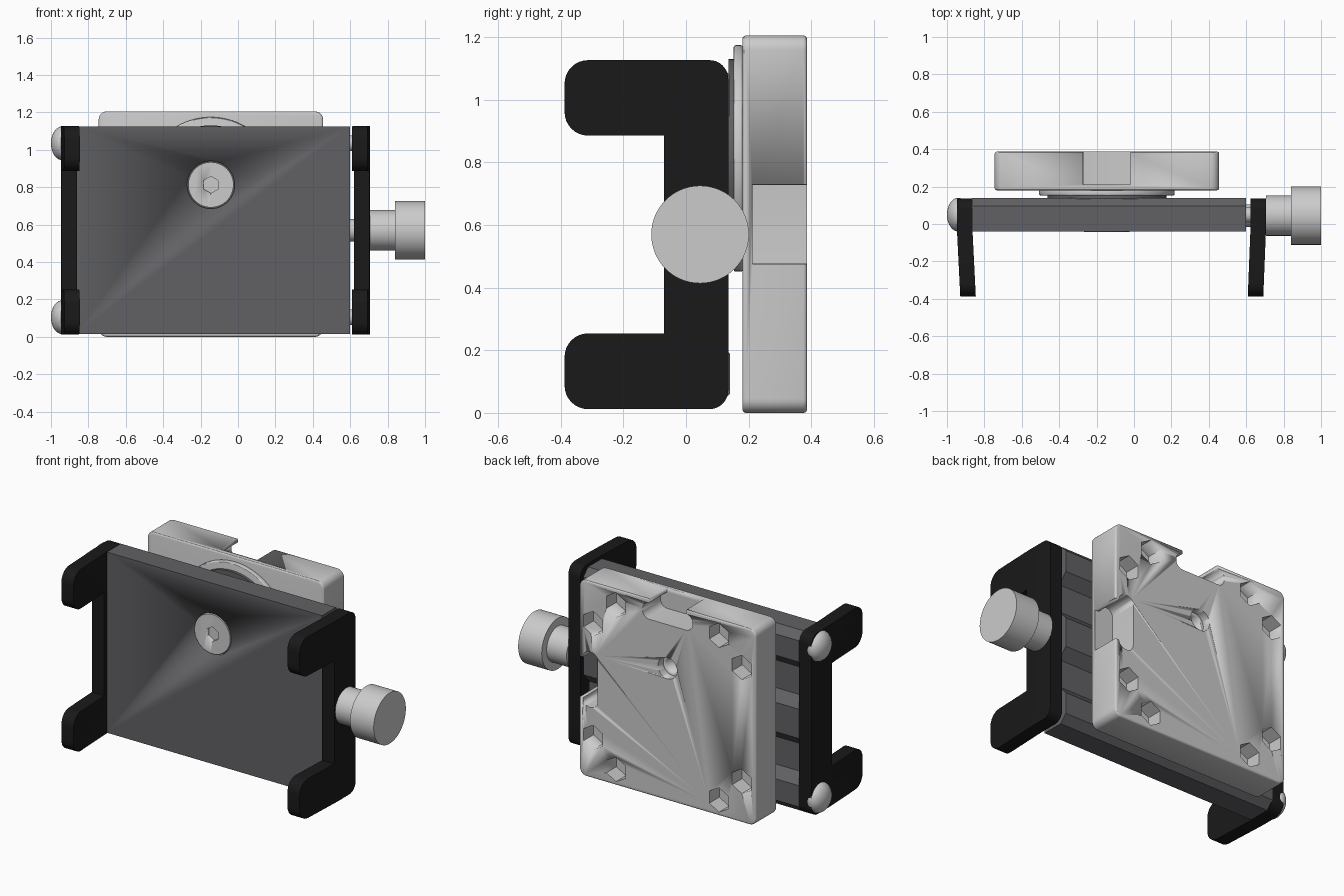
import bpy, bmesh
from math import sin, cos, pi, radians
from mathutils import Vector

if "Cube" in bpy.data.objects:
    bpy.data.objects.remove(bpy.data.objects["Cube"])


def material(name, rgb):
    m = bpy.data.materials.new(name)
    m.diffuse_color = (*rgb, 1)
    m.use_nodes = True
    m.node_tree.nodes["Principled BSDF"].inputs["Base Color"].default_value = m.diffuse_color
    return m


BLACK = material("black_plastic", (0.01, 0.01, 0.01))
DARK = material("dark_metal", (0.12, 0.12, 0.13))


def outline(points, seg=8):
    """Closed profile; each point is (u, v) or (u, v, radius) for a rounded right-angle corner."""
    out = []
    for i, pt in enumerate(points):
        p = Vector(pt[:2])
        if len(pt) == 2:
            out.append(p)
            continue
        a = (Vector(points[i - 1][:2]) - p).normalized()
        b = (Vector(points[(i + 1) % len(points)][:2]) - p).normalized()
        for k in range(seg + 1):
            t = pi / 2 * k / seg
            out.append(p + pt[2] * ((1 - sin(t)) * a + (1 - cos(t)) * b))
    return out


def circle(u, v, r, n=64, phase=0.0):
    return [Vector((u + r * cos(2 * pi * k / n + phase), v + r * sin(2 * pi * k / n + phase))) for k in range(n)]


def finish(ob, mat):
    if mat:
        ob.data.materials.append(mat)
    bpy.ops.object.select_all(action='DESELECT')
    ob.select_set(True)
    bpy.context.view_layer.objects.active = ob
    bpy.ops.object.shade_smooth_by_angle(angle=radians(30))


def apply(ob, kind, **settings):
    m = ob.modifiers.new(kind, kind)
    for k, v in settings.items():
        setattr(m, k, v)
    bpy.context.view_layer.objects.active = ob
    bpy.ops.object.modifier_apply(modifier=m.name)


def prism(name, pts, axis, lo, hi, mat=None, bevel=0.0):
    """Extrude a profile along x (profile in y,z) or along y (profile in x,z)."""
    place = (lambda p, t: (t, p.x, p.y)) if axis == 'x' else (lambda p, t: (p.x, t, p.y))
    bm = bmesh.new()
    a = [bm.verts.new(place(p, lo)) for p in pts]
    b = [bm.verts.new(place(p, hi)) for p in pts]
    bm.faces.new(a)
    bm.faces.new(b)
    for i in range(len(pts)):
        j = (i + 1) % len(pts)
        bm.faces.new((a[i], a[j], b[j], b[i]))
    bmesh.ops.recalc_face_normals(bm, faces=bm.faces)
    me = bpy.data.meshes.new(name)
    bm.to_mesh(me)
    bm.free()
    ob = bpy.data.objects.new(name, me)
    bpy.context.collection.objects.link(ob)
    if bevel:
        apply(ob, 'BEVEL', width=bevel, segments=3, limit_method='ANGLE', angle_limit=radians(50))
    finish(ob, mat)
    return ob


def cut(ob, pts, axis, lo, hi):
    c = prism("cutter", pts, axis, lo, hi)
    c.hide_render = True
    apply(ob, 'BOOLEAN', operation='DIFFERENCE', object=c, solver='EXACT')
    bpy.data.objects.remove(c, do_unlink=True)


CX, CZ = -0.145, 0.603      # centre of the square mounting block
SZ = 0.813                  # height of the mounting screw
RY, RZ = 0.045, 0.57        # clamp rod axis

# Square mounting block with sockets and edge slots
block = prism("mounting_block", outline([(-0.745, 0, .045), (0.455, 0, .045), (0.455, 1.206, .045), (-0.745, 1.206, .045)]),
              'y', 0.18, 0.387, bevel=0.012)
slot = outline([(-.127, .06), (-.127, -.025), (-.17, -.025, .045), (-.17, -.125, .045),
                (.17, -.125, .045), (.17, -.025, .045), (.127, -.025), (.127, .06)])
cut(block, [Vector((CX + p.x, 1.206 + p.y)) for p in slot], 'y', 0.212, 0.5)
cut(block, [Vector((0.455 + p.y, CZ + p.x)) for p in slot], 'y', 0.212, 0.5)
for sx in (-1, 1):
    for sz in (-1, 1):
        for du, dv in ((.505, .35), (.35, .505)):
            cut(block, circle(CX + sx * du, CZ + sz * dv, 0.075, 6, pi / 6), 'y', 0.29, 0.5)
cut(block, circle(CX, SZ, 0.065, 48), 'y', 0.335, 0.5)
cut(block, circle(CX, SZ, 0.045, 48), 'y', 0.24, 0.45)

# Round spacer between block and clamp body
prism("spacer_disc", circle(CX, SZ, 0.362, 96), 'y', 0.152, 0.182, bevel=0.008)
prism("friction_pad", circle(CX, SZ, 0.318, 96), 'y', 0.135, 0.153, DARK)

# Clamp body: extruded section with grooves in the back
half = [(0.14, 0.66), (0.085, 0.72), (0.085, 0.89), (0.14, 0.95), (0.14, 1.08), (0.095, 1.125), (-0.04, 1.125)]
section = [Vector(p) for p in half + [(y, 1.14 - z) for y, z in reversed(half)]]
body = prism("clamp_body", section, 'x', -0.865, 0.6, DARK)
cut(body, circle(CX, SZ, 0.127), 'y', -0.1, -0.015)

# Screw holding body to block
screw = prism("mounting_screw", circle(CX, SZ, 0.121), 'y', -0.042, 0.0)
cut(screw, circle(CX, SZ, 0.045, 6, pi / 6), 'y', -0.1, -0.02)


def jaw(name, lo, hi, lean):
    """C-shaped jaw whose fingers lean inward."""
    c = [(0.135, 0.012, .06), (0.135, 1.127, .06), (-0.388, 1.127, .075), (-0.388, 0.886, .075), (-0.07, 0.886),
         (-0.07, 0.254), (-0.388, 0.254, .075), (-0.388, 0.012, .075)]
    ob = prism(name, outline(c), 'x', lo, hi, BLACK)
    bm = bmesh.new()
    bm.from_mesh(ob.data)
    bmesh.ops.bisect_plane(bm, geom=bm.verts[:] + bm.edges[:] + bm.faces[:], plane_co=(0, -0.045, 0), plane_no=(0, 1, 0))
    for v in bm.verts:
        if v.co.y < -0.045:
            v.co.x += lean * (-0.045 - v.co.y)
    bm.to_mesh(ob.data)
    bm.free()


jaw("fixed_jaw", -0.946, -0.863, 0.05)
jaw("sliding_jaw", 0.622, 0.705, -0.04)

# Guide rods and domed bolt heads
for label, z in (("upper", 1.035), ("lower", 0.105)):
    prism(label + "_guide_rod", circle(0.05, z, 0.042, 32), 'x', 0.55, 0.65)
    bpy.ops.mesh.primitive_uv_sphere_add(segments=48, ring_count=24, radius=1, location=(-0.94, 0.05, z))
    head = bpy.context.object
    head.name = label + "_bolt_head"
    head.scale = (0.06, 0.09, 0.09)
    finish(head, None)

# Clamp rod and hand knob
prism("clamp_rod", circle(RY, RZ, 0.06, 48), 'x', 0.5, 0.72)
prism("knob_collar", circle(RY, RZ, 0.108), 'x', 0.705, 0.842)
prism("knob", circle(RY, RZ, 0.156), 'x', 0.84, 1.0)
